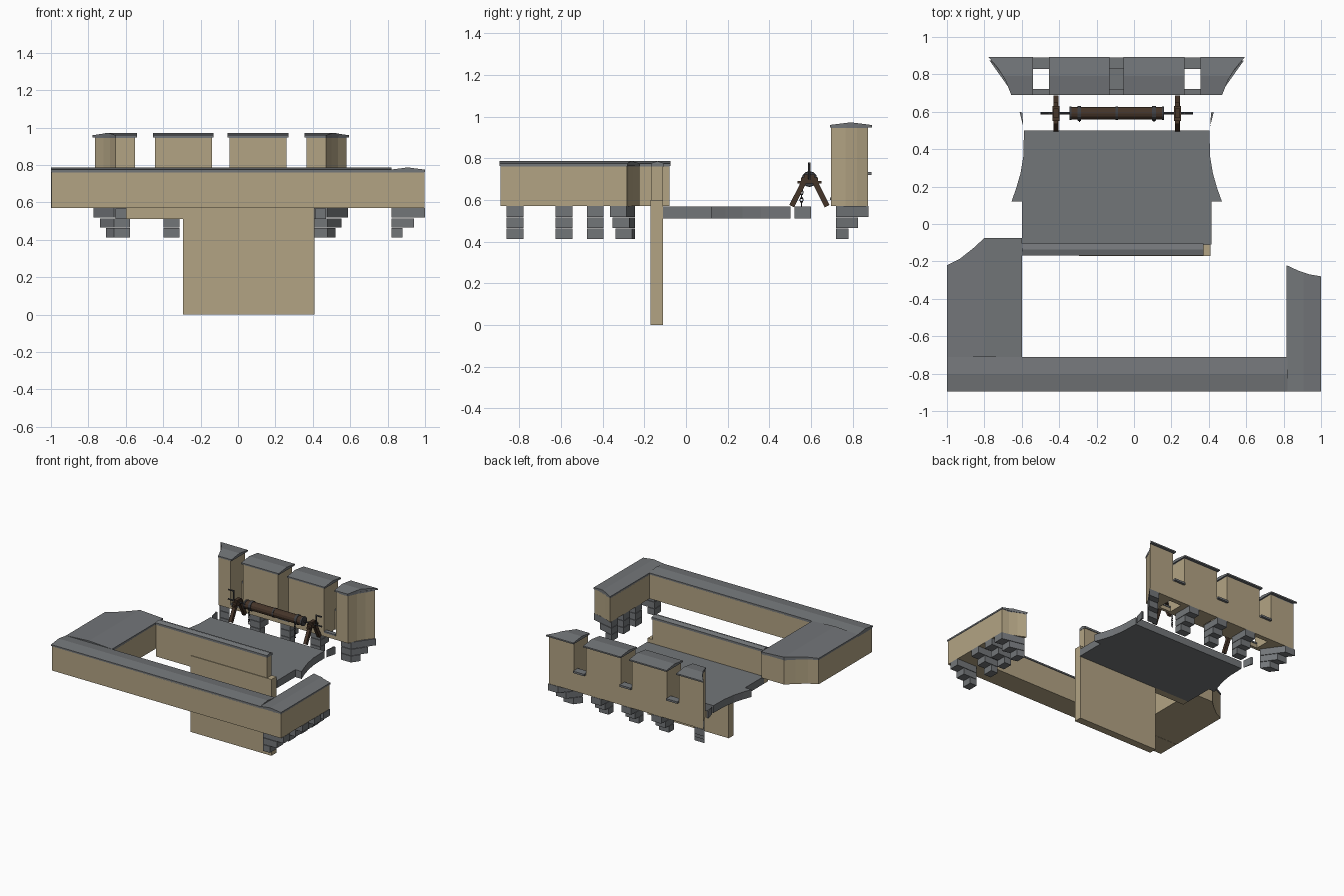
import bpy, bmesh, math
from mathutils import Vector, Matrix

if "Cube" in bpy.data.objects:
    bpy.data.objects.remove(bpy.data.objects["Cube"])

CX = -0.0925  # symmetry line of the floor, winch and rear battlement


def mat(name, c):
    m = bpy.data.materials.new(name)
    m.diffuse_color = (*c, 1)
    m.use_nodes = True
    m.node_tree.nodes["Principled BSDF"].inputs["Base Color"].default_value = m.diffuse_color
    return m


TAN = mat("sandstone", (0.45, 0.37, 0.23))
GREY = mat("slate", (0.17, 0.18, 0.19))
WOOD = mat("dark_wood", (0.06, 0.035, 0.022))
IRON = mat("iron", (0.05, 0.05, 0.055))


def finish(name, bm, m):
    bmesh.ops.recalc_face_normals(bm, faces=bm.faces)
    me = bpy.data.meshes.new(name)
    bm.to_mesh(me)
    bm.free()
    me.materials.append(m)
    ob = bpy.data.objects.new(name, me)
    bpy.context.collection.objects.link(ob)
    return ob


def prism(name, outline, z0, z1, m, ridge=None):
    """Extruded outline; ridge=(axis, centre, half_width, rise) makes a gabled top."""
    bm = bmesh.new()
    f = bm.faces.new([bm.verts.new((x, y, z0)) for x, y in outline])
    r = bmesh.ops.extrude_face_region(bm, geom=[f])
    for v in r["geom"]:
        if isinstance(v, bmesh.types.BMVert):
            v.co.z = z1
    if ridge:
        ax, c, half, rise = ridge
        co, no = Vector(), Vector()
        co[ax], no[ax] = c, 1
        bmesh.ops.bisect_plane(bm, geom=bm.verts[:] + bm.edges[:] + bm.faces[:],
                               plane_co=co, plane_no=no)
        for v in bm.verts:
            if v.co.z > z1 - 1e-5:
                v.co.z += rise * max(0, 1 - abs(v.co[ax] - c) / half)
    return finish(name, bm, m)


def rect(x0, x1, y0, y1):
    return [(x0, y0), (x1, y0), (x1, y1), (x0, y1)]


def box(name, x0, x1, y0, y1, z0, z1, m):
    return prism(name, rect(x0, x1, y0, y1), z0, z1, m)


def flip(pts):
    return [(2 * CX - x, y) for x, y in pts]


def rod(name, a, b, r, m, sides=12):
    a, b = Vector(a), Vector(b)
    bm = bmesh.new()
    rot = (b - a).to_track_quat("Z", "Y").to_matrix().to_4x4()
    if sides == 4:
        rot = rot @ Matrix.Rotation(math.pi / 4, 4, "Z")
    bmesh.ops.create_cone(bm, cap_ends=True, segments=sides, radius1=r, radius2=r,
                          depth=(b - a).length, matrix=Matrix.Translation((a + b) / 2) @ rot)
    return finish(name, bm, m)


def walled(name, outline, inner, ridge):
    """Parapet block: stone body, thin string course and gabled coping."""
    prism(name + "_body", inner, 0.57, 0.76, TAN)
    prism(name + "_string", inner, 0.755, 0.767, GREY)
    prism(name + "_coping", outline, 0.763, 0.775, GREY, ridge)


# front parapet with its two arms
walled("front_parapet", rect(-1, 0.82, -0.895, -0.71), rect(-0.998, 0.82, -0.89, -0.715),
       (1, -0.8025, 0.0925, 0.012))
left = [(-1, -0.71), (-0.6, -0.71), (-0.6, -0.075), (-0.8, -0.075),
        (-0.86, -0.13), (-0.93, -0.185), (-1, -0.22)]
walled("left_arm", left, [(x * 0.995 - 0.004, y - 0.003) for x, y in left], (0, -0.8, 0.2, 0.012))
right = [(0.815, -0.895), (1, -0.895), (1, -0.28), (0.94, -0.27), (0.88, -0.25), (0.815, -0.22)]
walled("right_arm", right, [(0.91 + (x - 0.91) * 0.97, y - 0.004 if y > -0.5 else -0.89)
                            for x, y in right], (0, 0.9075, 0.0925, 0.012))

# stepped corbels below the right arm
for n, y in enumerate((-0.82, -0.585, -0.435, -0.285)):
    s = -0.04 if n == 3 else 0
    for k in range(3):
        x1 = 0.88 + 0.06 * k
        e = s * (x1 - 0.82) / 0.18
        prism("arm_corbel", [(0.82, y - 0.04), (x1, y - 0.04 + e), (x1, y + 0.04 + e), (0.82, y + 0.04)],
              0.412 + 0.053 * k, 0.462 + 0.053 * k + (0.002 if k == 2 else 0), GREY)

# gate wall and inner parapet
box("gate_wall", -0.295, 0.41, -0.17, -0.11, 0, 0.6, TAN)
box("inner_parapet", -0.6, 0.37, -0.165, -0.11, 0.51, 0.76, TAN)
prism("inner_coping", rect(-0.6, 0.372, -0.168, -0.105), 0.76, 0.776, GREY,
      (1, -0.1365, 0.032, 0.01))

# floor slab with curved flanks
flank = [(-0.6, -0.11), (-0.6, 0.12), (-0.655, 0.12), (-0.63, 0.19), (-0.607, 0.27),
         (-0.592, 0.36), (-0.588, 0.5)]
prism("floor_slab", flank + flip(flank)[::-1], 0.51, 0.568, GREY)
chip = [(-0.592, 0.52), (-0.597, 0.595), (-0.612, 0.6)]
for o in (chip, flip(chip)):
    prism("floor_chip", o, 0.51, 0.568, GREY)

# rear battlement: merlons with gabled copings
end_in = [(-0.55, 0.695), (-0.55, 0.872), (-0.765, 0.872), (-0.72, 0.82), (-0.685, 0.765), (-0.655, 0.695)]
end_cap = [(-0.54, 0.69), (-0.54, 0.893), (-0.778, 0.893), (-0.725, 0.83), (-0.688, 0.77), (-0.656, 0.69)]
mid_in, mid_cap = rect(-0.445, -0.14, 0.695, 0.872), rect(-0.455, -0.13, 0.69, 0.893)
for f in (lambda p: p, flip):
    for body, cap in ((end_in, end_cap), (mid_in, mid_cap)):
        prism("merlon", f(body), 0.57, 0.945, TAN)
        prism("merlon_string", f(body), 0.94, 0.952, GREY)
        prism("merlon_coping", f(cap), 0.948, 0.959, GREY, (1, 0.79, 0.103, 0.013))

# low walls and sills in the embrasures; floor slot stays open in the outer ones
for c in (-0.4975, CX, 0.3125):
    box("embrasure_wall", c - 0.055, c + 0.055, 0.835, 0.872, 0.57, 0.72, TAN)
    box("embrasure_sill", c - 0.048, c + 0.048, 0.83, 0.89, 0.72, 0.735, GREY)
    box("embrasure_step", c - 0.055, c + 0.055, 0.695, 0.718, 0.57, 0.60, TAN)
    box("embrasure_step_sill", c - 0.048, c + 0.048, 0.69, 0.722, 0.60, 0.612, GREY)

# rear corbels, the end ones splayed outward
for x, lean in ((-0.62, -0.11), (-0.355, 0), (CX, 0), (0.17, 0), (0.435, 0.11)):
    for k, y1 in enumerate((0.78, 0.825, 0.875)):
        e = lean * (y1 - 0.72) / 0.155
        w = 0.043
        prism("rear_corbel", [(x - w, 0.72), (x + w, 0.72), (x + w + e, y1), (x - w + e, y1)],
              0.412 + 0.053 * k, 0.462 + 0.053 * k + (0.002 if k == 2 else 0), GREY)

# winch: drum, axle, trestles, cranks and chains
WY, WZ = 0.592, 0.7
rod("winch_axle", (-0.5, WY, WZ), (0.315, WY, WZ), 0.006, IRON, 8)
rod("winch_drum", (-0.34, WY, WZ), (0.155, WY, WZ), 0.033, WOOD)
for x in (-0.34, CX, 0.155):
    rod("drum_band", (x - 0.006, WY, WZ), (x + 0.006, WY, WZ), 0.036, IRON)
for s in (-1, 1):
    x = CX + s * 0.325
    for d in (-1, 1):
        rod("trestle_leg", (x, WY + d * 0.085, 0.57), (x, WY + d * 0.022, 0.695), 0.018, WOOD, 4)
    box("trestle_head", x - 0.019, x + 0.019, WY - 0.04, WY + 0.04, 0.68, 0.708, WOOD)
    box("trestle_cap", x - 0.014, x + 0.014, WY - 0.025, WY + 0.025, 0.705, 0.722, WOOD)
    box("trestle_tie", x - 0.012, x + 0.012, WY - 0.058, WY + 0.058, 0.678, 0.69, WOOD)
    xe = CX + s * 0.36
    rod("crank_arm", (xe, WY, WZ), (xe, WY, 0.78), 0.006, IRON, 8)
    rod("crank_grip", (xe, WY, 0.775), (xe + s * 0.045, WY, 0.775), 0.006, IRON, 8)
    xc = CX + s * 0.2
    rod("chain_loop", (xc - 0.01, WY, WZ), (xc + 0.01, WY, WZ), 0.038, IRON)
    for k in range(7):
        bpy.ops.mesh.primitive_torus_add(
            major_segments=8, minor_segments=4, major_radius=0.0075, minor_radius=0.0025,
            location=(xc, WY - 0.038, 0.69 - 0.018 * k),
            rotation=(math.pi / 2, 0, math.pi / 2 * (k % 2)))
        bpy.context.object.name = "chain_link"
        bpy.context.object.scale = (1, 1.5, 1)
        bpy.context.object.data.materials.append(IRON)
